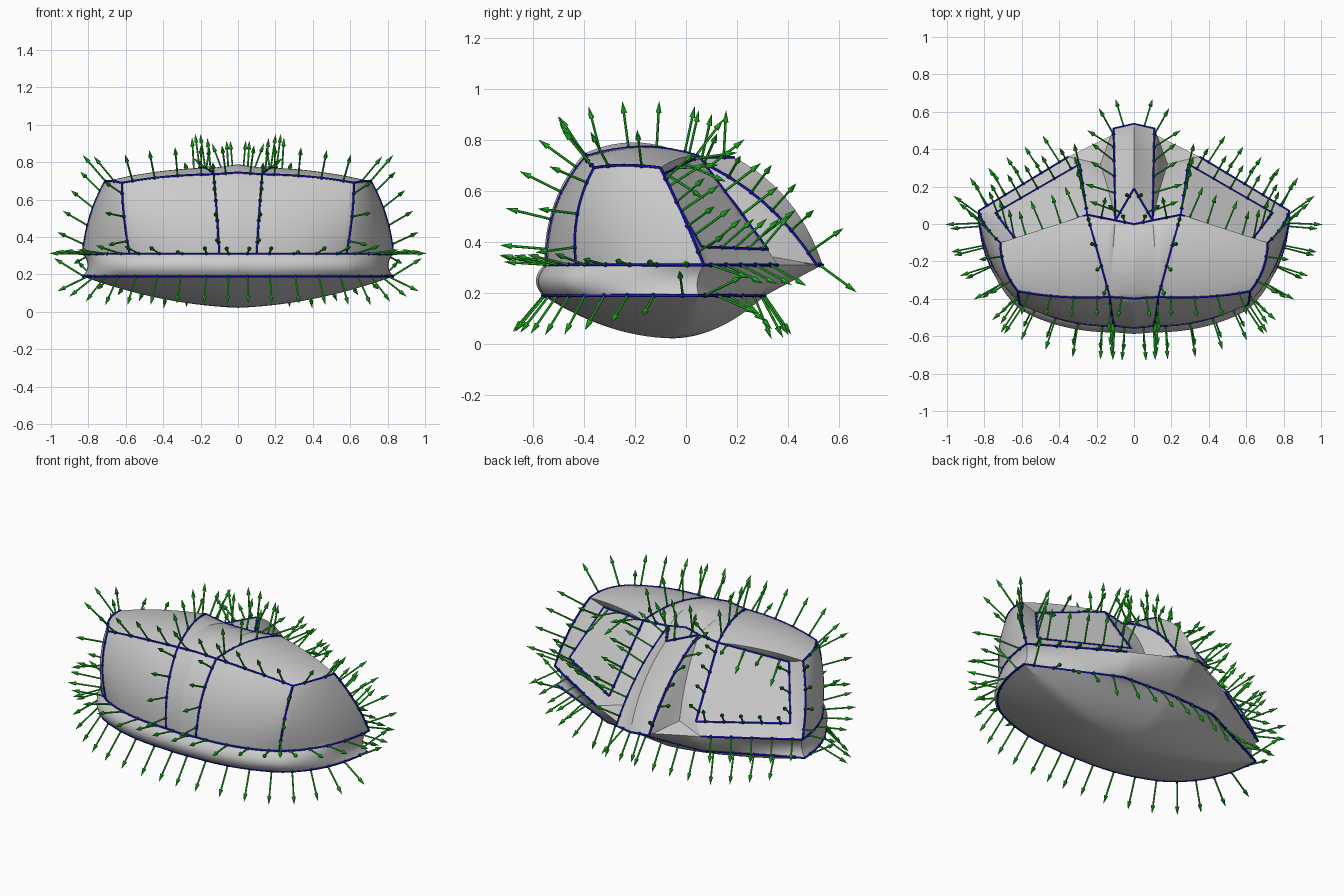
import bpy, bmesh
from mathutils import Vector, Matrix
from mathutils.kdtree import KDTree

if "Cube" in bpy.data.objects:
    bpy.data.objects.remove(bpy.data.objects["Cube"])

# Corner points of the right half, named by row
P = {k: Vector(v) for k, v in dict(
    T0=(0, -.40, .745), T1=(.13, -.39, .735), T2=(.62, -.36, .69), T3=(.715, -.1, .69),
    T4=(.25, .05, .735), T5=(.1, .02, .73), T6=(0, .19, .73), M=(0, .0, .74),
    A0=(0, -.555, .31), A1=(.1, -.545, .31), A2=(.58, -.43, .31), A3=(.83, .07, .31), A4=(.35, .36, .31),
    W1=(.62, -.1, .66), W2=(.74, .06, .38), W3=(.29, .32, .37), V=(.18, .32, .345),
    S1=(.11, .51, .31), S0=(0, .535, .31),
    B0=(0, -.56, .19), B1=(.1, -.555, .19), B2=(.6, -.43, .19), B3=(.83, .05, .19),
    B4=(.32, .29, .19), C=(0, .31, .19), K=(0, -.05, .022)).items()}

# Mid-point offsets of the edges that curve
BULGE = {frozenset(k.split()): Vector(v) for k, v in {
    "A1 A2": (.02, -.03, 0), "A2 A3": (.05, -.04, 0), "T1 T2": (.01, -.015, .01),
    "T2 T3": (.022, -.012, .01), "A0 T0": (0, -.04, .02), "A1 T1": (0, -.04, .02),
    "A2 T2": (.01, -.03, .01), "A3 T3": (.018, 0, .01), "A0 B0": (0, -.03, 0),
    "A1 B1": (0, -.03, 0), "A2 B2": (.015, -.03, 0), "A3 B3": (-.025, -.015, 0),
    "A4 B4": (0, .01, -.01), "T0 M": (0, 0, .047), "T1 T4": (0, 0, .035), "T1 T5": (0, 0, .04),
    "T3 T4": (0, 0, .015), "T5 S1": (0, .032, .04), "T6 S0": (0, .038, .04), "T5 V": (0, .02, .02),
    "B1 B2": (.02, -.03, 0), "B2 B3": (.05, -.04, 0), "K B0": (0, 0, -.04),
    "K B1": (0, 0, -.04), "K B3": (0, 0, -.034), "K C": (0, 0, -.04)}.items()}

PATCHES = """T0 T1 T5 M;T1 T4 T5 T5;T1 T2 T3 T4;M T5 T6 T6;A0 A1 T1 T0;A1 A2 T2 T1;A2 A3 T3 T2
T3 W1 T4 T4;T3 A3 W2 W1;W2 A3 A4 W3;W1 W2 W3 T4;T4 W3 V T5;T5 V S1 S1;T6 T5 S1 S0
W3 A4 V V;A4 V S1 S0;A4 S0 C B4;A3 A4 B4 B3;A0 A1 B1 B0;A1 A2 B2 B1;A2 A3 B3 B2
B0 B1 K K;K B1 B2 B3;K B3 B4 C""".replace("\n", ";").split(";")

CURVES = """A0 A1;A1 A2;A2 A3;A3 A4;A1 T1;A2 T2;A3 T3;T0 T1;T1 T2;T2 T3;T1 T4;T4 T5;T5 M;T5 T6
T4 W1;W1 W2;W2 W3;W3 T4;T5 S1;S1 S0;B0 B1;B1 B2;B2 B3;B3 B4;B4 C""".replace("\n", ";").split(";")
N = 14


def edge(a, b, t):
    return P[a].lerp(P[b], t) + BULGE.get(frozenset((a, b)), Vector()) * 4 * t * (1 - t)


def coons(a, b, c, d, u, v):
    ruled = edge(a, b, u).lerp(edge(d, c, u), v) + edge(a, d, v).lerp(edge(b, c, v), u)
    return ruled - P[a].lerp(P[b], u).lerp(P[d].lerp(P[c], u), v)


def finish(name, bm, color=None, angle=None):
    me = bpy.data.meshes.new(name)
    bm.to_mesh(me)
    ob = bpy.data.objects.new(name, me)
    bpy.context.collection.objects.link(ob)
    if color:
        mat = bpy.data.materials.new(name)
        mat.diffuse_color = color
        mat.use_nodes = True
        mat.node_tree.nodes["Principled BSDF"].inputs["Base Color"].default_value = mat.diffuse_color
        me.materials.append(mat)
    if angle:
        bpy.ops.object.select_all(action='DESELECT')
        ob.select_set(True)
        bpy.context.view_layer.objects.active = ob
        bpy.ops.object.shade_smooth_by_angle(angle=angle)
    return ob


def rod(bm, p, q, r1, r2, seg=6):
    d = q - p
    mat = Matrix.Translation((p + q) / 2) @ d.to_track_quat('Z', 'Y').to_matrix().to_4x4()
    bmesh.ops.create_cone(bm, cap_ends=True, segments=seg, radius1=r1, radius2=r2,
                          depth=d.length, matrix=mat)


# Shell: curved patches on both sides, welded together
shell = bmesh.new()
for s in (1, -1):
    for names in PATCHES:
        k = names.split()
        grid = []
        for i in range(N + 1):
            row = [coons(*k, i / N, j / N) for j in range(N + 1)]
            grid.append([shell.verts.new((p.x * s, p.y, p.z)) for p in row])
        for i in range(N):
            for j in range(N):
                shell.faces.new((grid[i][j], grid[i + 1][j], grid[i + 1][j + 1], grid[i][j + 1]))
bmesh.ops.remove_doubles(shell, verts=shell.verts, dist=.0008)
bmesh.ops.recalc_face_normals(shell, faces=shell.faces)
shell.normal_update()
shell.verts.ensure_lookup_table()
tree = KDTree(len(shell.verts))
for i, v in enumerate(shell.verts):
    tree.insert(v.co, i)
tree.balance()
normals = [v.normal.copy() for v in shell.verts]
finish("shell", shell, angle=.5)

# Outline curves with beads, and arrows along the surface normals
lines, arrows = bmesh.new(), bmesh.new()
for s in (1, -1):
    side = Vector((s, 1, 1))
    for names in CURVES:
        a, b = names.split()
        pts = [edge(a, b, i / 8) * side for i in range(9)]
        for p, q in zip(pts, pts[1:]):
            rod(lines, p, q, .006, .006)
        length = (P[a] - P[b]).length
        n = max(1, round(length / .115))
        for i in range(n):
            p = edge(a, b, (i + .5) / n) * side
            bmesh.ops.create_uvsphere(lines, u_segments=8, v_segments=5, radius=.01,
                                      matrix=Matrix.Translation(p))
            # the upper rim takes its direction from the band below it
            drop = .06 if a[0] + b[0] == "AA" else 0
            d = normals[tree.find(p - Vector((0, 0, drop)))[1]]
            neck, tip = p + d * .14, p + d * .185
            rod(arrows, p, neck, .005, .005)
            rod(arrows, neck, tip, .012, .0005, 8)
finish("outline_curves", lines, (.01, .01, .6, 1))
finish("normal_arrows", arrows, (.02, .6, .02, 1))
